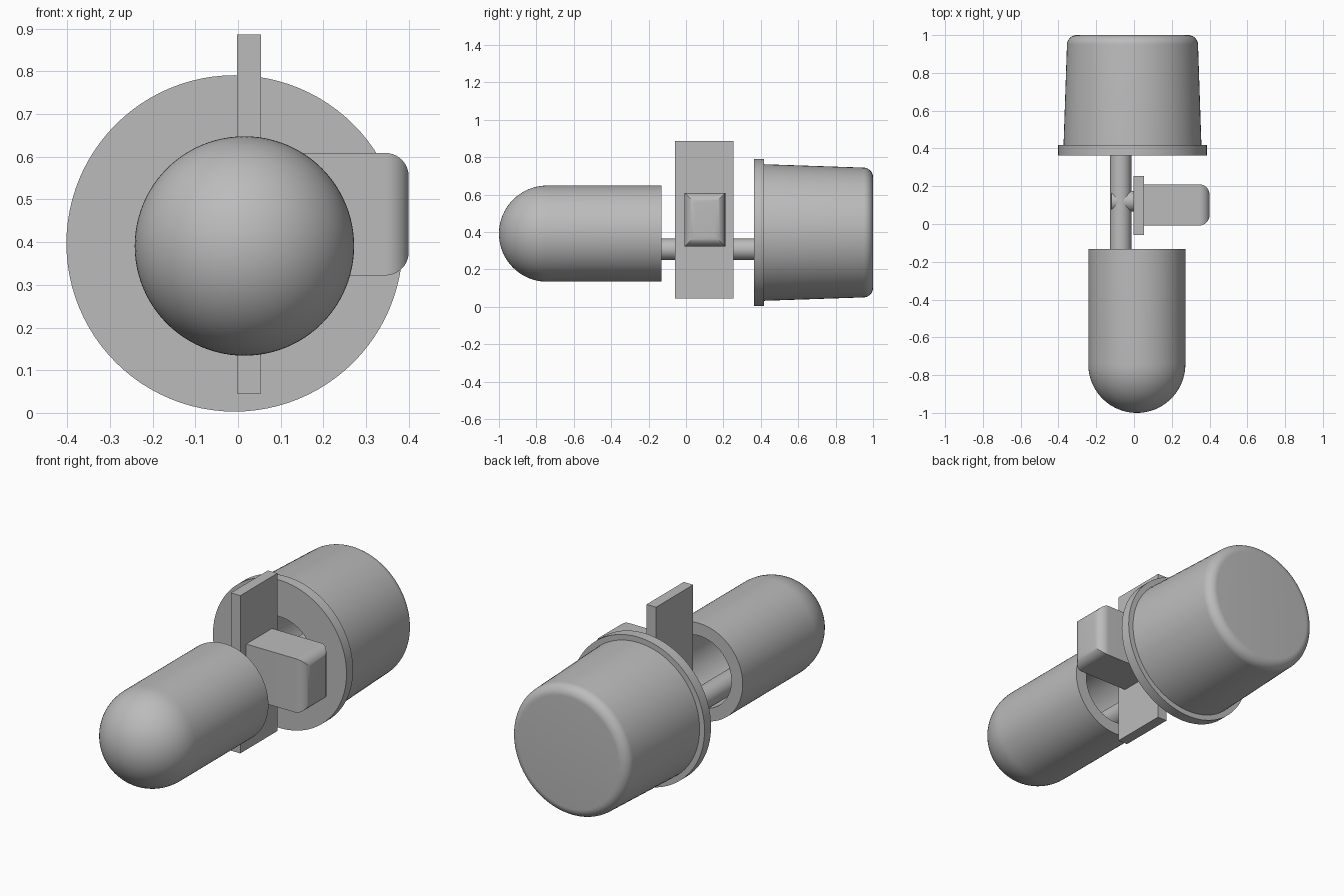
import bpy, bmesh, math
from mathutils import Matrix, Vector

cube = bpy.data.objects.get("Cube")
if cube:
    bpy.data.objects.remove(cube, do_unlink=True)

grey = bpy.data.materials.new("plain grey")
grey.use_nodes = True
colour = (0.5, 0.5, 0.5, 1)
grey.diffuse_color = colour
grey.node_tree.nodes["Principled BSDF"].inputs["Base Color"].default_value = colour


def finish(name, bm, smooth=True):
    bmesh.ops.recalc_face_normals(bm, faces=bm.faces)
    mesh = bpy.data.meshes.new(name)
    bm.to_mesh(mesh)
    bm.free()
    mesh.materials.append(grey)
    obj = bpy.data.objects.new(name, mesh)
    bpy.context.collection.objects.link(obj)
    if smooth:
        bpy.ops.object.select_all(action="DESELECT")
        obj.select_set(True)
        bpy.context.view_layer.objects.active = obj
        bpy.ops.object.shade_smooth_by_angle(angle=math.radians(30))
    return obj


def arc(r, y, radius, start, end, steps):
    """Points (radius, y) along an arc, angles in degrees from the radial axis."""
    angles = [math.radians(start + (end - start) * i / steps) for i in range(steps + 1)]
    return [(r + radius * math.cos(a), y + radius * math.sin(a)) for a in angles]


def lathe(name, profile, x, z, steps=96):
    """Spin a profile of (radius, y) points around an axis parallel to y."""
    bm = bmesh.new()
    verts = [bm.verts.new((x + max(r, 0), y, z)) for r, y in profile]
    edges = [bm.edges.new(pair) for pair in zip(verts, verts[1:])]
    bmesh.ops.spin(bm, geom=verts + edges, cent=(x, 0, z), axis=(0, 1, 0),
                   angle=math.tau, steps=steps, use_duplicate=False)
    bmesh.ops.remove_doubles(bm, verts=bm.verts, dist=0.0001)
    return finish(name, bm)


def box(name, low, high, end_round=0):
    """Box between two corners, with the edges of its +x end optionally rounded."""
    low, high = Vector(low), Vector(high)
    bm = bmesh.new()
    bmesh.ops.create_cube(bm, size=1, matrix=Matrix.Translation((low + high) / 2)
                          @ Matrix.Diagonal((*(high - low), 1)))
    if end_round:
        rim = [e for e in bm.edges if all(v.co.x > high.x - 0.001 for v in e.verts)]
        bmesh.ops.bevel(bm, geom=rim, offset=end_round, segments=10,
                        profile=0.5, affect="EDGES")
    return finish(name, bm, smooth=bool(end_round))


# Hollow round-nosed capsule, open at the back
lathe("capsule", arc(0, -0.743, 0.257, -90, 0, 20)
      + [(0.257, -0.132), (0.19, -0.132), (0.19, -0.743)]
      + arc(0, -0.743, 0.19, 0, -90, 12), 0.015, 0.391)

# Tapered cup with a rim flange and a round bore
lathe("cup", [(0, 0.93), (0.2, 0.93), (0.2, 0.363), (0.394, 0.363), (0.394, 0.418),
              (0.365, 0.418)]
      + arc(0.295, 0.948, 0.052, 2, 90, 10) + [(0, 1.0)], -0.008, 0.397)

# Rod joining capsule and cup
lathe("rod", [(0, -0.78), (0.057, -0.78), (0.057, 0.94), (0, 0.94)], -0.071, 0.307, 48)

# Cross peg from the rod to the plate
bm = bmesh.new()
bmesh.ops.create_cone(bm, cap_ends=True, segments=48, radius1=0.055, radius2=0.055, depth=0.13,
                      matrix=Matrix.Translation((-0.055, 0.12, 0.307))
                      @ Matrix.Rotation(math.pi / 2, 4, "Y"))
finish("cross_peg", bm)

# Upright plate and the block with a rounded end
box("plate", (-0.002, -0.058, 0.045), (0.054, 0.255, 0.886))
box("block", (0.05, -0.008, 0.322), (0.4, 0.21, 0.609), 0.055)
